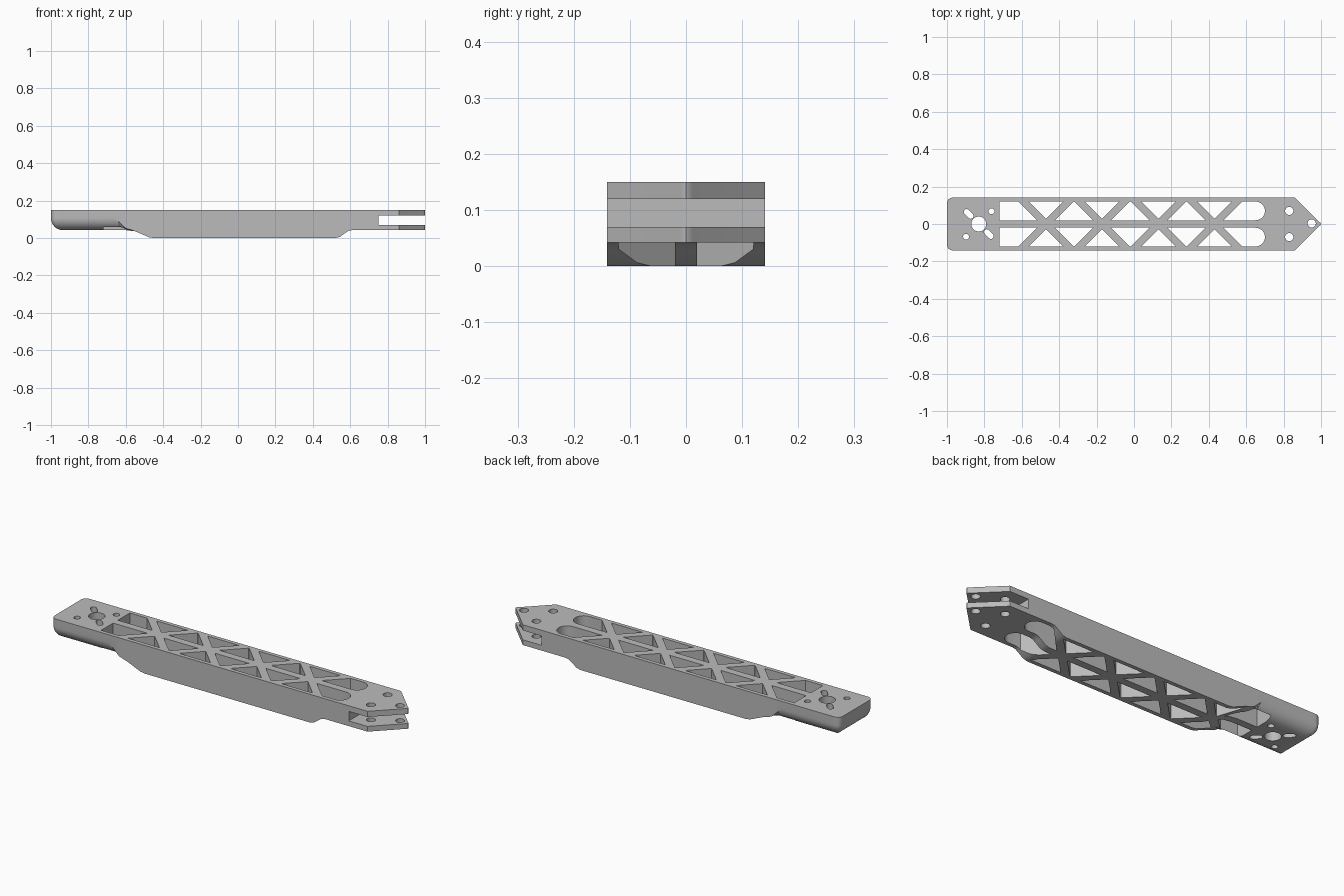
import bpy, bmesh
from math import sin, cos, pi, sqrt, hypot

cube = bpy.data.objects.get("Cube")
if cube:
    bpy.data.objects.remove(cube, do_unlink=True)

TOP, BOTTOM, HALF = 0.15, 0.042, 0.141
SPLIT = 0.75      # where the fork begins
ROLL = 0.065      # rolled lower edge of the motor end
CORNER = 0.03     # plan radius of the motor end corners

grey = bpy.data.materials.new("matte grey")
grey.use_nodes = True
colour = (0.5, 0.5, 0.5, 1)
grey.diffuse_color = colour
grey.node_tree.nodes["Principled BSDF"].inputs["Base Color"].default_value = colour


def arc(cx, cy, r, start, end, steps):
    return [(cx + r * cos(start + (end - start) * i / steps),
             cy + r * sin(start + (end - start) * i / steps)) for i in range(steps + 1)]


def circle(x, y, r):
    return arc(x, y, r, 0, 2 * pi, 24)[:-1]


def make(name, outline, holes, underside, top, x_cuts=(), y_cuts=()):
    """Fill a plan outline with holes, then give it thickness."""
    bm = bmesh.new()
    edges = []
    for loop in [outline] + holes:
        verts = [bm.verts.new((x, y, 0)) for x, y in loop]
        edges += [bm.edges.new((verts[i - 1], verts[i])) for i in range(len(verts))]
    bmesh.ops.triangle_fill(bm, use_beauty=True, edges=edges, normal=(0, 0, 1))

    # Score lines let the underside follow its height rule
    lines = [((x, 0, 0), (1, 0, 0)) for x in x_cuts] + [((0, y, 0), (0, 1, 0)) for y in y_cuts]
    for co, no in lines:
        bmesh.ops.bisect_plane(bm, geom=bm.verts[:] + bm.edges[:] + bm.faces[:],
                               dist=1e-5, plane_co=co, plane_no=no)

    # Upper skin, lower skin and walls
    flat_verts, flat_faces = bm.verts[:], bm.faces[:]
    rim = [e for e in bm.edges if e.is_boundary]
    upper = {v: bm.verts.new((v.co.x, v.co.y, top)) for v in flat_verts}
    lower = {v: bm.verts.new((v.co.x, v.co.y, underside(v.co.x, v.co.y))) for v in flat_verts}
    for f in flat_faces:
        bm.faces.new([upper[v] for v in f.verts])
        bm.faces.new([lower[v] for v in reversed(f.verts)])
    for e in rim:
        a, b = e.verts
        bm.faces.new((lower[a], lower[b], upper[b], upper[a]))
    bmesh.ops.delete(bm, geom=flat_verts, context="VERTS")
    bmesh.ops.recalc_face_normals(bm, faces=bm.faces[:])

    mesh = bpy.data.meshes.new(name)
    bm.to_mesh(mesh)
    bm.free()
    mesh.materials.append(grey)
    obj = bpy.data.objects.new(name, mesh)
    bpy.context.collection.objects.link(obj)
    bpy.ops.object.select_all(action="DESELECT")
    obj.select_set(True)
    bpy.context.view_layer.objects.active = obj
    bpy.ops.object.shade_smooth_by_angle(angle=0.45)


# Underside: deep middle section, blended into the rolled motor end
profile = [(-1.1, TOP), (-0.66, TOP), (-0.64, 0.09), (-0.6, 0.052), (-0.55, 0.036),
           (-0.475, 0.004), (-0.45, 0), (0.52, 0), (0.545, 0.006), (0.575, 0.028),
           (0.59, 0.038), (0.61, BOTTOM), (1, BOTTOM)]


def arm_underside(x, y):
    for (x0, z0), (x1, z1) in zip(profile, profile[1:]):
        if x0 <= x <= x1:
            belly = z0 + (z1 - z0) * (x - x0) / (x1 - x0)
    dx, dy = x + 1, HALF - abs(y)
    inset = min(dx, dy)
    if dx < CORNER and dy < CORNER:
        inset = CORNER - hypot(CORNER - dx, CORNER - dy)
    inset = min(max(inset, 0), ROLL)
    rolled = BOTTOM + ROLL - sqrt(ROLL ** 2 - (ROLL - inset) ** 2)
    return min(belly, rolled)


# Truss pockets: 45 degree struts cross on the centre line
inner, outer, strut, pitch = 0.02, 0.12, 0.028, 0.3
crossings = [-0.47 + pitch * i for i in range(4)]
first, last = crossings[0], crossings[-1]
pockets = [[(-0.72, inner), (first - inner - strut, inner),
            (first - outer - strut, outer), (-0.72, outer)],
           [(last + outer + strut, outer), (last + inner + strut, inner)]
           + arc(0.65, 0.07, 0.05, -pi / 2, pi / 2, 16)]
for c in crossings:
    w = outer - strut
    pockets.append([(c, strut), (c + w, outer), (c - w, outer)])
for c in crossings[:-1]:
    m = c + pitch / 2
    pockets.append([(c + inner + strut, inner), (c + pitch - inner - strut, inner),
                    (m + 0.002, outer), (m - 0.002, outer)])
pockets += [[(x, -y) for x, y in p] for p in pockets]

# Motor mount: shaft hole, two bolt holes and two slanted slots
mount = [circle(-0.83, 0, 0.04), circle(-0.762, 0.068, 0.016), circle(-0.898, -0.068, 0.016)]
for s in (-1, 1):
    cx, cy, k = -0.83 + s * 0.054, -s * 0.054, 0.011
    mount.append(arc(cx + k, cy - k, 0.015, -0.75 * pi, 0.25 * pi, 8)
                 + arc(cx - k, cy + k, 0.015, 0.25 * pi, 1.25 * pi, 8))

# Main arm
arm_outline = ([(SPLIT, -HALF), (SPLIT, HALF)]
               + arc(-1 + CORNER, HALF - CORNER, CORNER, pi / 2, pi, 6)
               + arc(-1 + CORNER, CORNER - HALF, CORNER, pi, 1.5 * pi, 6))
insets = [ROLL * (1 - sin(pi / 2 * i / 8)) for i in range(8)]
x_cuts = [x for x, z in profile[1:-1]] + [-1 + d for d in insets]
y_cuts = [s * (HALF - d) for d in insets for s in (-1, 1)]
make("arm", arm_outline, pockets + mount, arm_underside, TOP, x_cuts, y_cuts)

# Pointed fork: two plates with matching bolt holes
side = [(SPLIT, HALF), (0.86, HALF), (0.99, 0.012), (0.997, 0.006)]
fork_outline = side + [(1, 0)] + [(x, -y) for x, y in reversed(side)]
bolts = [circle(0.83, 0.07, 0.022), circle(0.83, -0.07, 0.022), circle(0.95, 0.003, 0.022)]
for name, low, high in (("upper_fork_plate", 0.12, TOP), ("lower_fork_plate", BOTTOM, 0.07)):
    make(name, fork_outline, bolts, lambda x, y: low, high)
